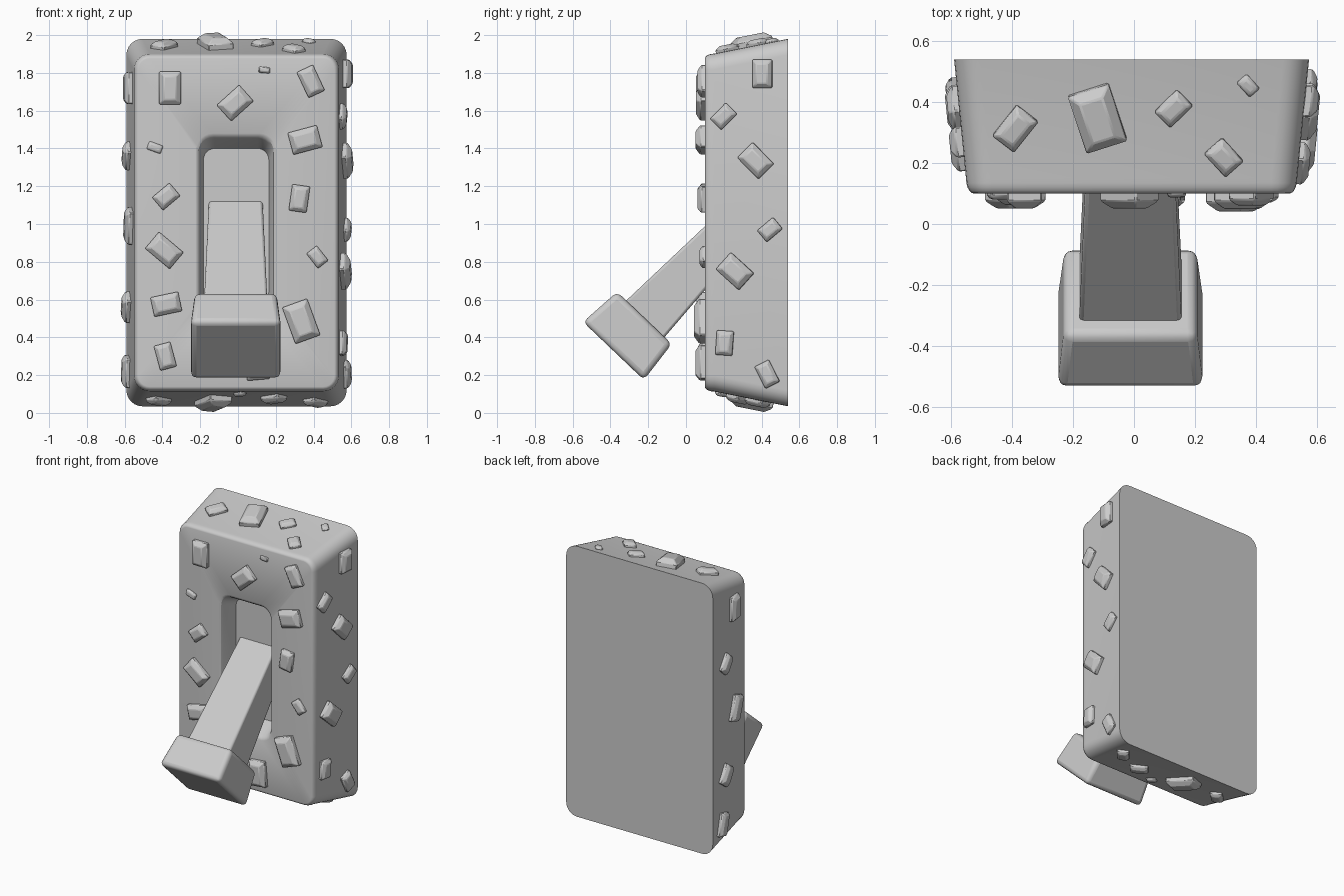
import bpy, bmesh
from math import sin, cos, pi, radians
from mathutils import Vector

CX, CZ = -0.008, 1.0075          # centre of the plate in front view


def finish(name, bm, angle=30, bevel=0, segs=3):
    bmesh.ops.recalc_face_normals(bm, faces=bm.faces)
    me = bpy.data.meshes.new(name)
    bm.to_mesh(me)
    bm.free()
    ob = bpy.data.objects.new(name, me)
    bpy.context.collection.objects.link(ob)
    if bevel:
        m = ob.modifiers.new("bevel", 'BEVEL')
        m.width, m.segments, m.limit_method = bevel, segs, 'ANGLE'
    bpy.ops.object.select_all(action='DESELECT')
    ob.select_set(True)
    bpy.context.view_layer.objects.active = ob
    bpy.ops.object.shade_smooth_by_angle(angle=radians(angle))
    return ob


def loft(bm, rings):
    """Skin a list of equal-length point rings and cap both ends."""
    vs = [[bm.verts.new(p) for p in r] for r in rings]
    n = len(vs[0])
    for a, b in zip(vs, vs[1:]):
        for i in range(n):
            j = (i + 1) % n
            bm.faces.new((a[i], a[j], b[j], b[i]))
    bm.faces.new(vs[0])
    bm.faces.new(vs[-1])


def round_rect(cx, cz, hw, hh, r, y, n=6):
    pts = []
    for k, (sx, sz) in enumerate(((1, 1), (-1, 1), (-1, -1), (1, -1))):
        for i in range(n + 1):
            a = (k + i / n) * pi / 2
            pts.append(Vector((cx + sx * (hw - r) + r * cos(a), y,
                               cz + sz * (hh - r) + r * sin(a))))
    return pts


def rect(c, u, v, w, h):
    return [c + u * (w / 2 * a) + v * (h / 2 * b)
            for a, b in ((1, 1), (-1, 1), (-1, -1), (1, -1))]


# Wall plate: tapered block, rounded front rim, recessed slot
rings = [round_rect(CX, CZ, 0.583, 0.9725, 0.085, 0.54)]
for i in range(6):
    a = i / 5 * pi / 2
    s = 0.026 * (1 - cos(a))
    rings.append(round_rect(CX, CZ, 0.544 - s, 0.8945 - s, 0.085 - s, 0.15 - 0.05 * sin(a)))
rings += [round_rect(-0.01, 0.99, 0.21, 0.49, 0.085, 0.10),
          round_rect(-0.01, 0.99, 0.199, 0.474, 0.08, 0.108),
          round_rect(-0.01, 0.99, 0.193, 0.462, 0.078, 0.125),
          round_rect(-0.01, 0.99, 0.173, 0.41, 0.06, 0.24)]
bm = bmesh.new()
loft(bm, rings)
finish("wall_plate", bm)

# Lever and its end block, along a diagonal axis
X = Vector((1, 0, 0))
D = Vector((0, 0.69, 0.724)).normalized()
N = Vector((0, -D.z, D.y))
neck = Vector((-0.012, -0.21, 0.503))
bm = bmesh.new()
loft(bm, [rect(neck - D * 0.05, X, N, 0.338, 0.285),
          rect(neck + D * 0.85, X, N, 0.28, 0.19)])
finish("lever", bm, bevel=0.014, segs=2)

bm = bmesh.new()
loft(bm, [rect(Vector((-0.012, -0.384, 0.328)), X, N, 0.478, 0.445),
          rect(Vector((-0.012, -0.22, 0.503)), X, N, 0.435, 0.40)])
finish("lever_end_block", bm, bevel=0.03)


# Studs: chamfered blocks as (across, up, width, height, turn) on each face
def studs(name, place, u, v, table):
    u, v = Vector(u).normalized(), Vector(v).normalized()
    n = u.cross(v)
    bm = bmesh.new()
    for a, b, w, h, turn in table:
        t = radians(turn)
        p, q = u * cos(t) + v * sin(t), v * cos(t) - u * sin(t)
        c = Vector(place(a, b))
        m = min(w, h)
        loft(bm, [rect(c - n * 0.02, p, q, w, h),
                  rect(c + n * m * 0.22, p, q, w, h),
                  rect(c + n * m * 0.42, p, q, w - m * 0.45, h - m * 0.45)])
    finish(name, bm, angle=20, bevel=0.005, segs=1)


studs("front_studs", lambda a, b: (a, 0.10, b), (1, 0, 0), (0, 0, 1), [
    (-0.36, 1.72, 0.115, 0.175, 0), (0.385, 1.755, 0.095, 0.15, 25),
    (-0.015, 1.64, 0.115, 0.16, -48), (0.14, 1.815, 0.06, 0.032, -5),
    (0.355, 1.445, 0.16, 0.12, 15), (-0.44, 1.405, 0.078, 0.045, -20),
    (-0.38, 1.145, 0.09, 0.12, -50), (0.325, 1.135, 0.095, 0.14, -8),
    (-0.39, 0.86, 0.115, 0.17, 50), (0.42, 0.825, 0.07, 0.1, 38),
    (-0.38, 0.575, 0.15, 0.105, 12), (0.335, 0.485, 0.14, 0.205, 20),
    (-0.385, 0.3, 0.09, 0.135, 15), (0.1, 0.265, 0.12, 0.18, 5)])

studs("right_studs", lambda a, b: (0.575 - 0.1 * (0.54 - a), a, b),
      (0.1, 1, 0), (0, 0, 1), [
    (0.405, 1.795, 0.105, 0.15, 0), (0.2, 1.57, 0.085, 0.12, -45),
    (0.37, 1.335, 0.115, 0.16, 45), (0.445, 0.97, 0.08, 0.11, -50),
    (0.26, 0.75, 0.12, 0.165, 48), (0.205, 0.37, 0.09, 0.13, -4),
    (0.43, 0.205, 0.085, 0.13, 27)])

studs("left_studs", lambda a, b: (-0.591 + 0.1 * (0.54 - a), a, b),
      (0.1, -1, 0), (0, 0, 1), [
    (0.27, 1.72, 0.1, 0.17, 0), (0.38, 1.36, 0.09, 0.13, -40),
    (0.25, 0.99, 0.1, 0.18, -20), (0.38, 0.56, 0.1, 0.14, -35),
    (0.42, 0.22, 0.09, 0.16, -15)])

studs("top_studs", lambda a, b: (a, b, 1.98 - 0.2 * (0.54 - b)),
      (1, 0, 0), (0, 1, 0.2), [
    (-0.39, 0.315, 0.09, 0.13, -38), (-0.12, 0.35, 0.14, 0.2, 18),
    (0.13, 0.38, 0.075, 0.105, -45), (0.375, 0.455, 0.045, 0.065, 42),
    (0.295, 0.22, 0.08, 0.105, 42)])

studs("bottom_studs", lambda a, b: (a, b, 0.035 + 0.2 * (0.54 - b)),
      (1, 0, 0), (0, -1, 0.2), [
    (-0.42, 0.34, 0.08, 0.12, 45), (-0.13, 0.35, 0.13, 0.2, -25),
    (0.01, 0.19, 0.045, 0.065, -40), (0.19, 0.28, 0.085, 0.12, -50),
    (0.41, 0.38, 0.08, 0.12, 40)])
